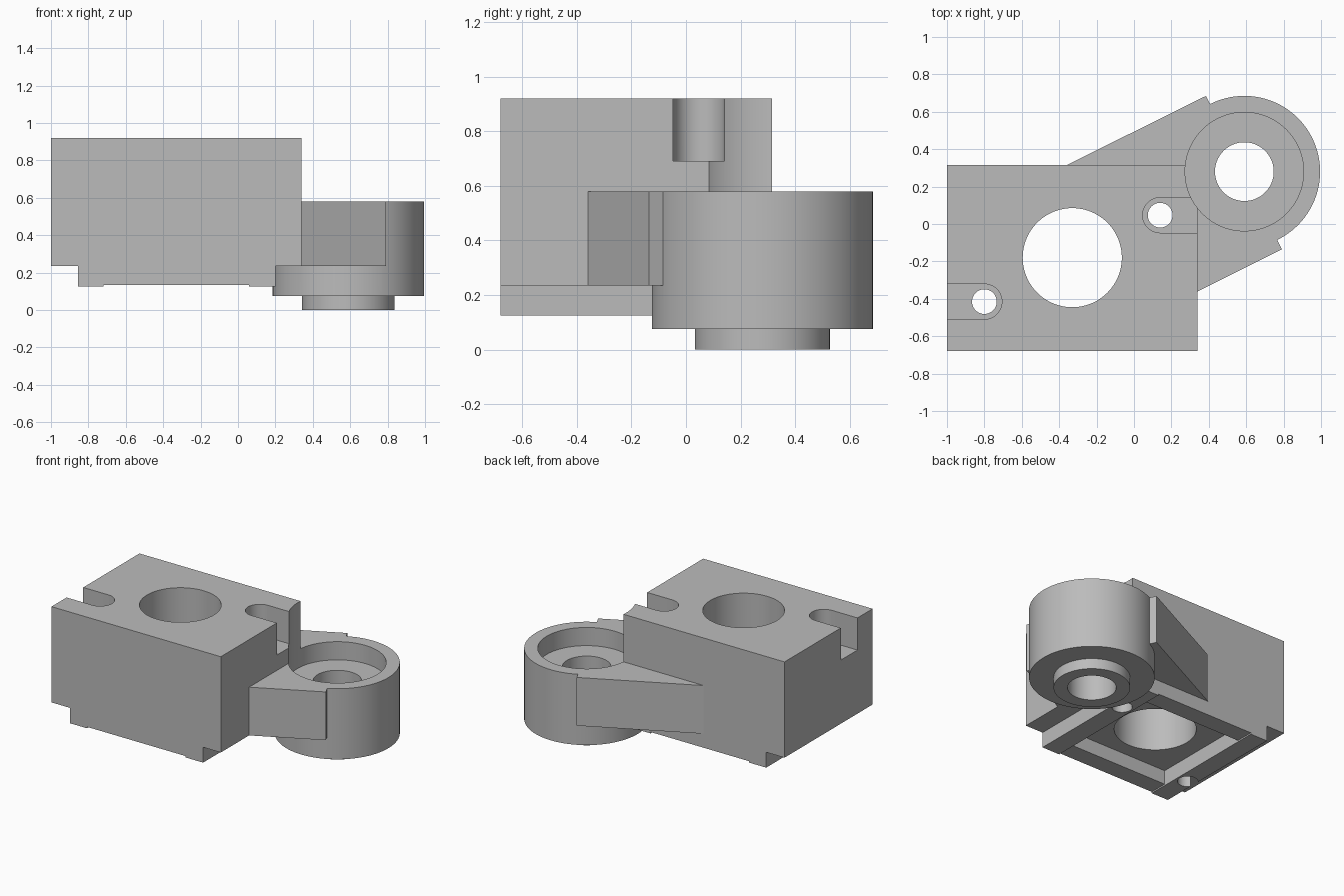
import bpy, bmesh, math
from mathutils import Matrix

if "Cube" in bpy.data.objects:
    bpy.data.objects.remove(bpy.data.objects["Cube"])

grey = bpy.data.materials.new("machined grey")
grey.diffuse_color = (0.5, 0.5, 0.5, 1)
grey.use_nodes = True
grey.node_tree.nodes["Principled BSDF"].inputs["Base Color"].default_value = grey.diffuse_color


def prism(name, points, low, high, along_y=False):
    """Extrude a closed outline along z, or an x-z outline along y."""
    bm = bmesh.new()
    put = (lambda a, b, c: (a, c, b)) if along_y else (lambda a, b, c: (a, b, c))
    face = bm.faces.new([bm.verts.new(put(a, b, low)) for a, b in points])
    ext = bmesh.ops.extrude_face_region(bm, geom=[face])
    step = put(0, 0, high - low)
    bmesh.ops.translate(bm, vec=step, verts=[g for g in ext["geom"] if isinstance(g, bmesh.types.BMVert)])
    bmesh.ops.recalc_face_normals(bm, faces=bm.faces)
    return finish(name, bm)


def cylinder(name, x, y, radius, low, high, sides=96):
    bm = bmesh.new()
    bmesh.ops.create_cone(bm, cap_ends=True, segments=sides, radius1=radius, radius2=radius,
                          depth=high - low, matrix=Matrix.Translation((x, y, (low + high) / 2)))
    return finish(name, bm)


def finish(name, bm):
    mesh = bpy.data.meshes.new(name)
    bm.to_mesh(mesh)
    bm.free()
    mesh.materials.append(grey)
    obj = bpy.data.objects.new(name, mesh)
    bpy.context.collection.objects.link(obj)
    return obj


def combine(base, tool, operation):
    mod = base.modifiers.new(operation.lower(), "BOOLEAN")
    mod.operation, mod.solver, mod.object = operation, "EXACT", tool
    bpy.context.view_layer.objects.active = base
    bpy.ops.object.modifier_apply(modifier=mod.name)
    bpy.data.objects.remove(tool, do_unlink=True)


def box_outline(x0, x1, y0, y1):
    return [(x0, y0), (x1, y0), (x1, y1), (x0, y1)]


def slot_outline(x, y, radius, side, end):
    """Half-round slot that opens towards x = end."""
    arc = [math.pi / 2 + math.pi * i / 32 for i in range(33)]
    pts = [(x + side * radius * math.cos(t), y + radius * math.sin(t)) for t in arc]
    return pts + [(end, y - radius), (end, y + radius)]


BOSS = (0.59, 0.28)

# Main block with its raised foot and two rails
body = prism("clamp_bracket", [
    (-1, 0.235), (-0.855, 0.235), (-0.855, 0.125), (-0.72, 0.125), (-0.72, 0.135),
    (0.06, 0.135), (0.06, 0.125), (0.2, 0.125), (0.2, 0.235), (0.34, 0.235),
    (0.34, 0.92), (-1, 0.92)], -0.68, 0.315, along_y=True)

# Slanted arm, round boss and spigot
combine(body, prism("arm", [(-0.36, 0.315), (-0.2, 0.1), (0.2, -0.3), (0.34, -0.36),
                            (0.79, -0.135), (0.385, 0.685)], 0.235, 0.58), "UNION")
combine(body, cylinder("boss", *BOSS, 0.405, 0.075, 0.58), "UNION")
combine(body, cylinder("spigot", *BOSS, 0.247, 0, 0.2), "UNION")

# Counterbore (also clears the block corner) and through bore
combine(body, cylinder("counterbore", *BOSS, 0.317, 0.45, 1.2), "DIFFERENCE")
combine(body, cylinder("boss_bore", *BOSS, 0.157, -0.2, 1.2), "DIFFERENCE")

# Underside pocket and large bore
combine(body, prism("pocket", box_outline(-0.72, 0.06, -0.55, 0.185), -0.1, 0.235), "DIFFERENCE")
combine(body, cylinder("main_bore", -0.33, -0.18, 0.265, -0.2, 1.2), "DIFFERENCE")

# Two bolt slots with their holes
for x, y, side, end in ((-0.8, -0.415, -1, -1.2), (0.14, 0.047, 1, 0.5)):
    combine(body, prism("bolt_slot", slot_outline(x, y, 0.094, side, end), 0.69, 1.2), "DIFFERENCE")
    combine(body, cylinder("bolt_hole", x, y, 0.066, -0.2, 1.2, 48), "DIFFERENCE")

bpy.ops.object.select_all(action="DESELECT")
body.select_set(True)
bpy.context.view_layer.objects.active = body
bpy.ops.object.shade_smooth_by_angle(angle=math.radians(25))
